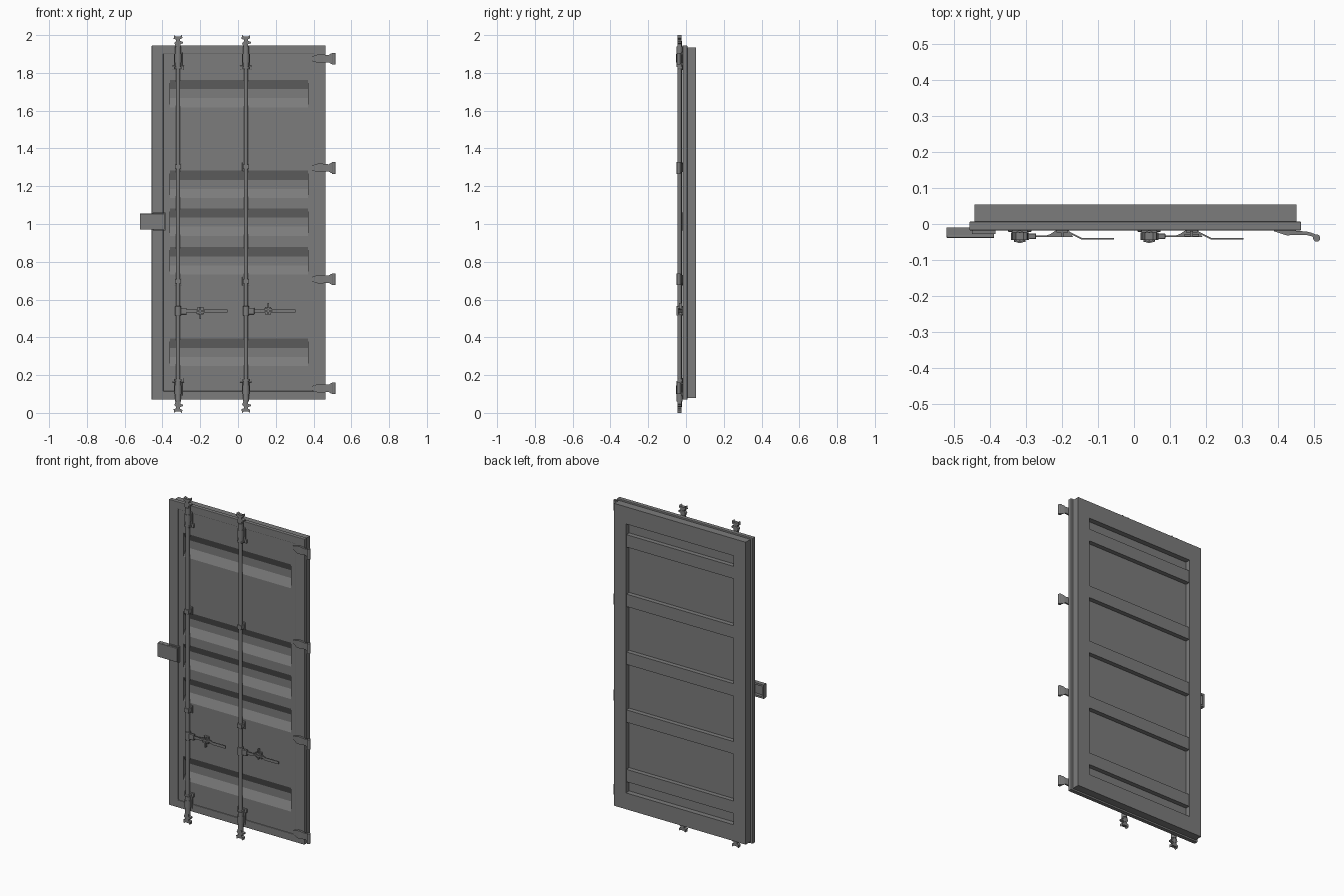
import bpy, bmesh, math
from mathutils import Matrix, Vector

if "Cube" in bpy.data.objects:
    bpy.data.objects.remove(bpy.data.objects["Cube"])

steel = bpy.data.materials.new("painted_grey_steel")
steel.diffuse_color = (0.2, 0.2, 0.2, 1)
steel.use_nodes = True
steel.node_tree.nodes["Principled BSDF"].inputs["Base Color"].default_value = steel.diffuse_color


def finish(name, bm, bevel=0, smooth=False):
    bmesh.ops.recalc_face_normals(bm, faces=bm.faces)
    me = bpy.data.meshes.new(name)
    bm.to_mesh(me)
    bm.free()
    ob = bpy.data.objects.new(name, me)
    bpy.context.collection.objects.link(ob)
    me.materials.append(steel)
    if bevel:
        mod = ob.modifiers.new("bevel", 'BEVEL')
        mod.width = bevel
        mod.segments = 2
        mod.limit_method = 'ANGLE'
    if smooth:
        bpy.ops.object.select_all(action='DESELECT')
        ob.select_set(True)
        bpy.context.view_layer.objects.active = ob
        bpy.ops.object.shade_smooth_by_angle(angle=math.radians(40))
    return ob


def add_box(bm, x0, x1, y0, y1, z0, z1):
    m = Matrix.Translation(((x0 + x1) / 2, (y0 + y1) / 2, (z0 + z1) / 2))
    m = m @ Matrix.Diagonal((x1 - x0, y1 - y0, z1 - z0, 1))
    bmesh.ops.create_cube(bm, size=1, matrix=m)


def add_cyl(bm, x, y, z0, z1, r0, r1=None, n=14):
    bmesh.ops.create_cone(bm, cap_ends=True, segments=n, radius1=r0,
                          radius2=r0 if r1 is None else r1, depth=z1 - z0,
                          matrix=Matrix.Translation((x, y, (z0 + z1) / 2)))


def add_prism(bm, pts, offset):
    """Extrude a closed polygon of 3D points by an offset."""
    f = bm.faces.new([bm.verts.new(p) for p in pts])
    g = bmesh.ops.extrude_face_region(bm, geom=[f], use_keep_orig=True)
    bmesh.ops.translate(bm, vec=Vector(offset),
                        verts=[v for v in g["geom"] if isinstance(v, bmesh.types.BMVert)])


def ring(name, outer, inner, y0, y1, bevel=0):
    """Rectangular frame; rectangles are x0, x1, z0, z1."""
    bm = bmesh.new()

    def loop(r, y):
        return [bm.verts.new((r[i], y, r[j])) for i, j in ((0, 2), (1, 2), (1, 3), (0, 3))]
    loops = [loop(outer, y0), loop(outer, y1), loop(inner, y1), loop(inner, y0)]
    for k in range(4):
        a, b = loops[k], loops[(k + 1) % 4]
        for i in range(4):
            j = (i + 1) % 4
            bm.faces.new((a[i], a[j], b[j], b[i]))
    return finish(name, bm, bevel)


# Door leaf: flange, front border, back frame
HOLE = (-0.36, 0.37, 0.18, 1.83)
RECESS = (-0.395, 0.402, 0.115, 1.9)
ring("front_flange", (-0.457, 0.464, 0.07, 1.945), RECESS, -0.018, 0.007, 0.003)
ring("front_panel_border", RECESS, HOLE, -0.013, 0.02)
ring("back_frame", (-0.443, 0.451, 0.08, 1.935), HOLE, 0.006, 0.054)

# Front panel with five pressed trapezoid grooves
profile = [(-0.013, 0.18)]
for c in (0.32, 0.805, 1.01, 1.21, 1.69):
    profile += [(-0.013, c - 0.073), (0.012, c - 0.024), (0.012, c + 0.024), (-0.013, c + 0.073)]
profile += [(-0.013, 1.83), (0.022, 1.83), (0.022, 0.18)]
bm = bmesh.new()
add_prism(bm, [(-0.36, y, z) for y, z in profile], (0.73, 0, 0))
finish("grooved_panel", bm)

# Cross bars on the back
bm = bmesh.new()
for c in (0.285, 0.65, 1.005, 1.36, 1.725):
    add_box(bm, -0.36, 0.37, 0.015, 0.05, c - 0.038, c + 0.038)
finish("back_cross_bars", bm)

# Locking rods with cam ends, brackets, clamps and handles
RY = -0.034
for side, rx in (("left", -0.317), ("right", 0.042)):
    bm = bmesh.new()
    add_cyl(bm, rx, RY, 0.03, 1.97, 0.0115)
    for s in (-1, 1):
        def zz(a, b):
            return sorted((1 + s * a, 1 + s * b))
        add_cyl(bm, rx, RY, *zz(0.83, 0.94), 0.016)       # sleeve
        add_cyl(bm, rx, RY, *zz(0.855, 0.90), 0.019)
    finish(side + "_lock_rod", bm, smooth=True)

    bm = bmesh.new()
    for s in (-1, 1):
        def zz(a, b):
            return sorted((1 + s * a, 1 + s * b))
        # hooked cam, drawn in the front plane
        cam = [(-0.012, 0.935), (0.012, 0.935), (0.012, 0.953), (0.026, 0.956),
               (0.026, 0.964), (0.011, 0.969), (0.011, 0.978), (0.023, 0.984),
               (0.02, 1.0), (0.011, 0.992), (-0.011, 0.992), (-0.02, 1.0),
               (-0.024, 0.98), (-0.011, 0.976), (-0.011, 0.967), (-0.02, 0.958)]
        add_prism(bm, [(rx + x, RY - 0.01, 1 + s * z) for x, z in cam], (0, 0.02, 0))
    finish(side + "_rod_cams", bm)

    bm = bmesh.new()
    for s in (-1, 1):
        def zz(a, b):
            return sorted((1 + s * a, 1 + s * b))
        add_box(bm, rx - 0.032, rx + 0.032, -0.022, -0.012, *zz(0.815, 0.838))
        add_box(bm, rx - 0.022, rx + 0.022, -0.024, -0.012, *zz(0.838, 0.91))
        add_box(bm, rx - 0.018, rx + 0.018, -0.045, -0.012, *zz(0.82, 0.832))
        # mid clamp
        add_box(bm, rx - 0.02, rx + 0.02, -0.02, -0.012, *zz(0.28, 0.326))
        add_box(bm, rx - 0.016, rx + 0.016, -0.05, -0.012, *zz(0.29, 0.316))
    finish(side + "_rod_brackets", bm, 0.002)

    # handle hub and bent lever
    bm = bmesh.new()
    add_cyl(bm, rx, RY, 0.515, 0.565, 0.0165)
    add_box(bm, rx, rx + 0.045, RY - 0.008, RY + 0.008, 0.522, 0.556)
    finish(side + "_handle_hub", bm, 0.002, True)
    bm = bmesh.new()
    path = [(0.03, -0.034), (0.075, -0.034), (0.1, -0.025), (0.14, -0.025),
            (0.172, -0.041), (0.262, -0.041)]
    lever = [(x, y - 0.0025) for x, y in path] + [(x, y + 0.0025) for x, y in reversed(path)]
    add_prism(bm, [(rx + x, y, 0.531) for x, y in lever], (0, 0, 0.017))
    finish(side + "_handle_lever", bm)

    # handle catch: base, hasp and swinging tab
    bm = bmesh.new()
    cx = rx + 0.118
    add_prism(bm, [(cx - 0.045, -0.036, 0.535), (cx + 0.03, -0.036, 0.535),
                   (cx + 0.018, -0.018, 0.535), (cx - 0.018, -0.018, 0.535)], (0, 0, 0.009))
    add_box(bm, cx - 0.016, cx + 0.016, -0.024, -0.012, 0.52, 0.56)
    up = 1 if side == "right" else -1
    za, zb = sorted((0.54 - up * 0.02, 0.54 + up * 0.042))
    add_box(bm, cx - 0.004, cx + 0.004, -0.036, -0.02, za, zb)
    add_box(bm, cx - 0.02, cx + 0.02, -0.034, -0.028, 0.54 + up * 0.012 - 0.004, 0.54 + up * 0.012 + 0.004)
    finish(side + "_handle_catch", bm)

# Four hinges: tapered strap bent outwards to a knuckle
for i, hz in enumerate((0.13, 0.708, 1.297, 1.875)):
    bm = bmesh.new()
    # stations along x: x, y centre, half thickness, half height
    st = [(0.388, -0.017, 0.003, 0.011), (0.425, -0.024, 0.008, 0.023),
          (0.44, -0.024, 0.006, 0.023), (0.48, -0.026, 0.005, 0.019),
          (0.492, -0.029, 0.005, 0.027), (0.508, -0.036, 0.005, 0.029)]
    loops = [[bm.verts.new((x, y + a * t, hz + b * h)) for a, b in ((-1, -1), (1, -1), (1, 1), (-1, 1))]
             for x, y, t, h in st]
    for a, b in zip(loops, loops[1:]):
        for k in range(4):
            j = (k + 1) % 4
            bm.faces.new((a[k], a[j], b[j], b[k]))
    bm.faces.new(loops[0])
    bm.faces.new(loops[-1])
    add_cyl(bm, 0.507, -0.039, hz - 0.031, hz + 0.031, 0.01)
    finish("hinge_%d" % (i + 1), bm, smooth=True)

# Lock box: cover hollow at the back, with mounting plate on the door
ring("lock_box_walls", (-0.52, -0.388, 0.97, 1.055), (-0.508, -0.40, 0.981, 1.044), -0.032, -0.01)
bm = bmesh.new()
add_box(bm, -0.52, -0.388, -0.039, -0.03, 0.97, 1.055)
finish("lock_box_cover", bm, 0.003)
bm = bmesh.new()
add_box(bm, -0.45, -0.384, -0.028, -0.012, 0.965, 1.06)
finish("lock_box_mount", bm)
